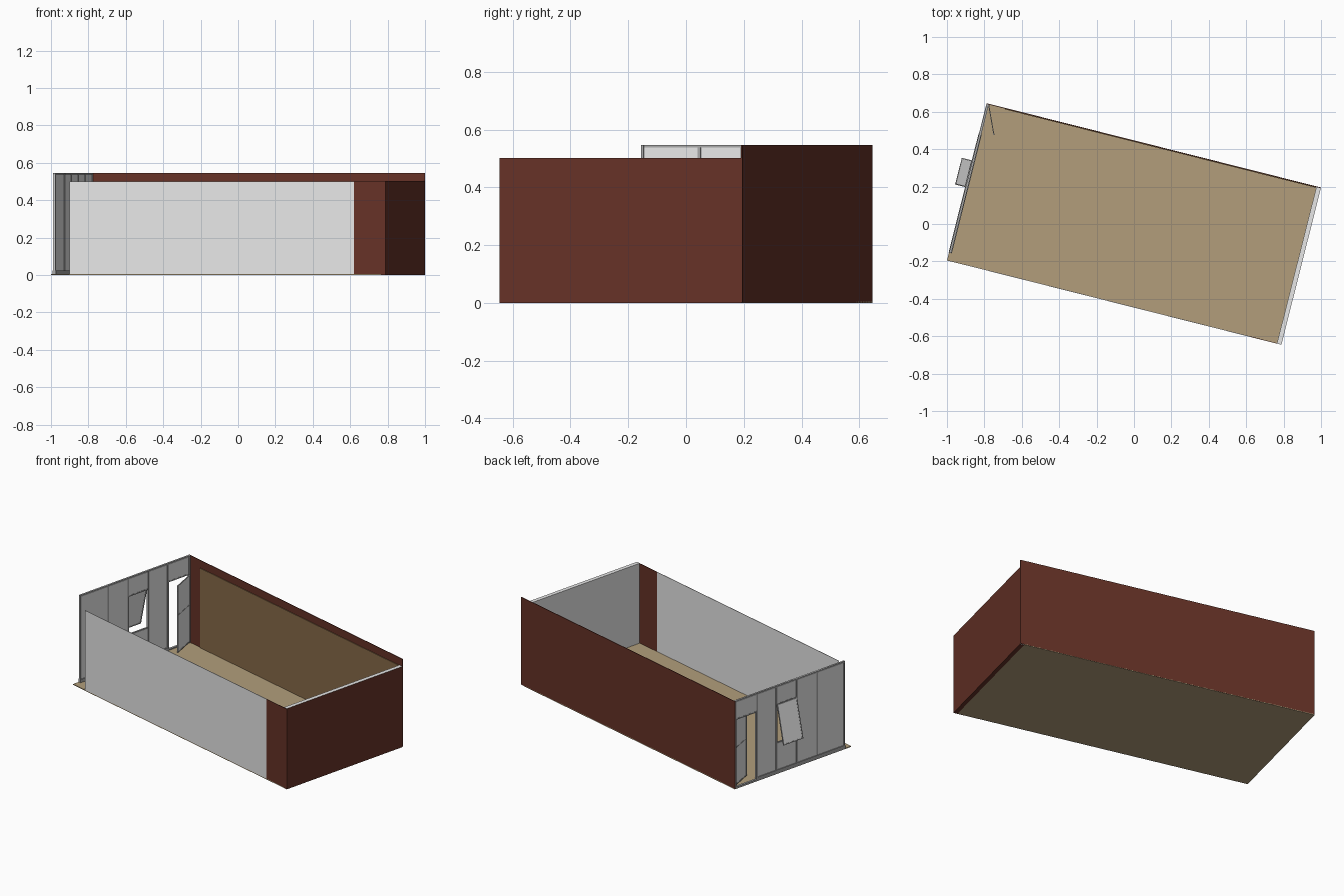
import bpy, bmesh, math
from mathutils import Matrix, Vector

if "Cube" in bpy.data.objects:
    bpy.data.objects.remove(bpy.data.objects["Cube"])

# Whole room is turned on the plan; parts are laid out in room axes (u long, v short)
TURN = Matrix.Rotation(math.radians(-14.15), 4, 'Z')
L, W = 0.922, 0.4335          # half length, half width
H_LOW, H_HIGH = 0.5, 0.547    # wall heights


def material(name, rgb):
    lin = [((c / 255 + 0.055) / 1.055) ** 2.4 for c in rgb]
    m = bpy.data.materials.new(name)
    m.diffuse_color = (*lin, 1)
    m.use_nodes = True
    m.node_tree.nodes["Principled BSDF"].inputs["Base Color"].default_value = m.diffuse_color
    return m


PALE = material("pale_grey", (231, 231, 231))
FRAME = material("frame_grey", (168, 168, 168))
BRICK = material("dark_red_brown", (102, 50, 39))
TAN = material("tan_floor", (178, 158, 123))
WOOD = material("brown_panel", (136, 106, 72))


def box(name, u, v, z, mats, move=None, rule=None):
    """Box between (min, max) pairs; rule(normal) picks a material slot."""
    bm = bmesh.new()
    bmesh.ops.create_cube(bm, size=1)
    lo, hi = Vector((u[0], v[0], z[0])), Vector((u[1], v[1], z[1]))
    for p in bm.verts:
        p.co = Vector([lo[i] + (p.co[i] + 0.5) * (hi[i] - lo[i]) for i in range(3)])
    bm.normal_update()
    if rule:
        for f in bm.faces:
            f.material_index = rule(f.normal)
    bm.transform(TURN @ (move or Matrix()))
    me = bpy.data.meshes.new(name)
    bm.to_mesh(me)
    bm.free()
    for m in mats:
        me.materials.append(m)
    ob = bpy.data.objects.new(name, me)
    bpy.context.collection.objects.link(ob)
    return ob


def leaf(name, u, v, z, bars, move):
    """Glazed leaf: thin pane with a frame and cross bars at the given heights."""
    t = 0.006
    box(name + "_pane", (u - 0.001, u + 0.001), v, z, [PALE], move)
    for i, y in enumerate((v[0], v[1] - t)):
        box(f"{name}_stile_{i}", (u - 0.003, u + 0.003), (y, y + t), z, [FRAME], move)
    for i, h in enumerate([z[0], z[1] - t] + bars):
        box(f"{name}_rail_{i}", (u - 0.0025, u + 0.0025), v, (h, h + t), [FRAME], move)


# Floor
box("floor", (-L, L - 0.025), (-W, W), (0, 0.005), [TAN])

# Long walls
box("back_wall", (-L, L), (W - 0.004, W), (0.002, H_HIGH), [BRICK])
box("back_wall_panel", (-0.82, L - 0.025), (W - 0.008, W - 0.004), (0.005, H_LOW), [WOOD])
box("front_wall_pale", (-0.82, 0.749), (-W, -W + 0.003), (0, H_LOW), [PALE])
box("front_wall_brown", (0.749, L), (-W, -W + 0.003), (0, H_LOW), [BRICK])

# End wall: brown outside and below, pale inside and on top
box("end_wall", (L - 0.025, L), (-W + 0.0005, W - 0.004), (0, H_LOW + 0.002), [PALE, BRICK],
    rule=lambda n: int(n.x > 0.5 or n.z < -0.5 or n.y < -0.5))

# Glazed end: bays split by posts, from the open corner to the door
F0, F1 = -L, -L + 0.014
FM = (F0 + F1) / 2
posts = [-0.39, -0.182, -0.032, 0.121, 0.265, W - 0.004]
for i, y in enumerate(posts):
    a = 0 if i == 0 else (0.01 if i == len(posts) - 1 else 0.005)
    box(f"facade_post_{i}", (F0, F1), (y - a, y - a + 0.01), (0.005, H_HIGH - 0.001), [FRAME])
box("facade_top_rail", (F0 + 0.001, F1 - 0.001), (posts[0], posts[-1]), (H_HIGH - 0.01, H_HIGH), [FRAME])
box("facade_sill", (F0 - 0.002, F1 + 0.002), (posts[0], posts[4]), (0.002, 0.025), [FRAME])
box("door_threshold", (F0, F1), (posts[4], posts[5]), (0.002, 0.012), [FRAME])

HEAD, WIN = 0.432, 0.19
bays = [(0, 0.02, H_HIGH), (1, 0.02, H_HIGH), (2, 0.02, WIN), (2, HEAD, H_HIGH),
        (3, 0.02, H_HIGH), (4, HEAD, H_HIGH)]
for n, (i, z0, z1) in enumerate(bays):
    box(f"facade_panel_{n}", (FM - 0.004, FM + 0.004), (posts[i], posts[i + 1]), (z0, z1), [PALE])
for name, i, h in (("window_sill", 2, WIN), ("window_head", 2, HEAD), ("door_head", 4, HEAD)):
    box(name, (F0 + 0.002, F1 - 0.002), (posts[i], posts[i + 1]), (h - 0.004, h + 0.004), [FRAME])


def hinged(pivot, axis, deg):
    t = Matrix.Translation(pivot)
    return t @ Matrix.Rotation(math.radians(deg), 4, axis) @ t.inverted()


# Window hung from its head, bottom swung outward
leaf("window", F0, (posts[2] + 0.003, posts[3] - 0.003), (WIN, HEAD), [],
     hinged((F0, 0, HEAD), 'Y', 13))

# Door hinged at the back corner, swung into the room
leaf("door", F1, (posts[4], posts[5] - 0.004), (0.012, HEAD - 0.004), [0.24],
     hinged((F1, posts[5] - 0.004, 0), 'Z', 24))
